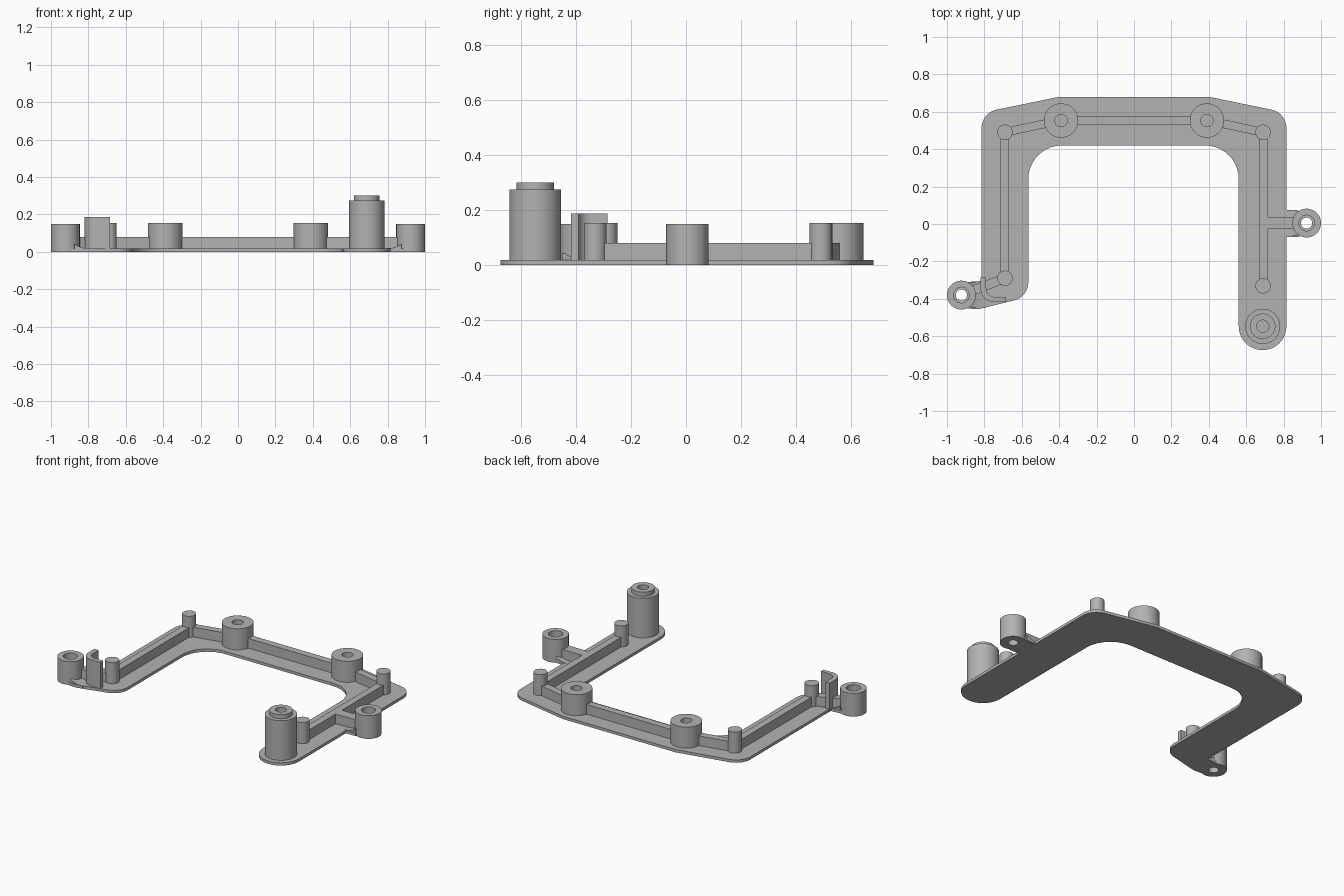
import bpy, bmesh, math
from mathutils import Vector

if "Cube" in bpy.data.objects:
    bpy.data.objects.remove(bpy.data.objects["Cube"], do_unlink=True)

GREY = (0.45, 0.45, 0.45, 1)
grey = bpy.data.materials.new("matte_grey")
grey.use_nodes = True
grey.diffuse_color = GREY
grey.node_tree.nodes["Principled BSDF"].inputs["Base Color"].default_value = GREY

PLATE, RIB, BOSS = 0.018, 0.08, 0.153


def finish(bm, name):
    """Store the mesh with smooth curves and sharp corners."""
    bmesh.ops.remove_doubles(bm, verts=bm.verts, dist=1e-5)
    bmesh.ops.recalc_face_normals(bm, faces=bm.faces)
    for f in bm.faces:
        f.smooth = True
    for e in bm.edges:
        e.smooth = e.calc_face_angle(3) < math.radians(30)
    mesh = bpy.data.meshes.new(name)
    bm.to_mesh(mesh)
    bm.free()
    mesh.materials.append(grey)
    obj = bpy.data.objects.new(name, mesh)
    bpy.context.collection.objects.link(obj)
    return obj


def rounded(corners, steps=10):
    """Outline from (x, y, radius) corners with true arc fillets."""
    out = []
    for i, (x, y, r) in enumerate(corners):
        p = Vector((x, y))
        if r == 0:
            out.append(p)
            continue
        a = (Vector(corners[i - 1][:2]) - p).normalized()
        b = (Vector(corners[(i + 1) % len(corners)][:2]) - p).normalized()
        half = a.angle(b) / 2
        centre = p + (a + b).normalized() * (r / math.sin(half))
        start = p + a * (r / math.tan(half)) - centre
        end = p + b * (r / math.tan(half)) - centre
        for k in range(steps + 1):
            t = k / steps
            sweep = start.angle(end)
            arc = (start * math.sin((1 - t) * sweep) + end * math.sin(t * sweep)) / math.sin(sweep)
            out.append(centre + arc)
    return out


def prism(name, outline, low, high, along_y=False):
    """Extrude an outline upwards, or an x-z profile along y."""
    bm = bmesh.new()
    place = (lambda p: (p[0], low, p[1])) if along_y else (lambda p: (p[0], p[1], low))
    face = bm.faces.new([bm.verts.new(place(p)) for p in outline])
    ext = bmesh.ops.extrude_face_region(bm, geom=[face])
    d = high - low
    verts = [v for v in ext["geom"] if isinstance(v, bmesh.types.BMVert)]
    bmesh.ops.translate(bm, verts=verts, vec=(0, d, 0) if along_y else (0, 0, d))
    return finish(bm, name)


def lathe(name, x, y, profile, closed=False):
    """Turn a (radius, z) profile around a vertical axis."""
    bm = bmesh.new()
    verts = [bm.verts.new((r, 0, z)) for r, z in profile]
    edges = [bm.edges.new(pair) for pair in zip(verts, verts[1:])]
    if closed:
        edges.append(bm.edges.new((verts[-1], verts[0])))
    bmesh.ops.spin(bm, geom=verts + edges, cent=(0, 0, 0), axis=(0, 0, 1),
                   angle=math.tau, steps=48)
    obj = finish(bm, name)
    obj.location = (x, y, 0)


def rib(name, a, b, width=0.045):
    """Straight upright rib between two plan points."""
    a, b = Vector(a), Vector(b)
    side = (b - a).normalized().orthogonal() * (width / 2)
    prism(name, [a + side, b + side, b - side, a - side], 0.005, RIB)


# Base plate with rounded corners and left ear neck
prism("base_plate", rounded([
    (-0.815, 0.595, 0.1), (-0.4, 0.68, 0), (0.4, 0.68, 0), (0.815, 0.595, 0.1),
    (0.815, -0.674, 0.127), (0.56, -0.674, 0.127),
    (0.56, 0.42, 0.18), (-0.565, 0.42, 0.18),
    (-0.565, -0.39, 0.1), (-0.83, -0.455, 0), (-0.89, -0.452, 0),
    (-0.89, -0.31, 0), (-0.815, -0.305, 0)]), 0, PLATE)
prism("right_ear_neck", [(0.8, -0.07), (0.885, -0.07), (0.885, 0.07), (0.8, 0.07)], 0, PLATE)

# Mirrored ribs, corner pegs and screw bosses
for side, s in (("left", 1), ("right", -1)):
    rib(side + "_slanted_rib", (s * 0.69, 0.49), (s * 0.445, 0.543))
    rib(side + "_leg_rib", (s * 0.69, 0.49), (s * 0.69, -0.33 if s > 0 else -0.29))
    for label, y in (("back", 0.49), ("front", -0.33 if s > 0 else -0.29)):
        lathe(f"{side}_{label}_peg", s * 0.69, y,
              [(0, 0.005), (0.041, 0.005), (0.041, BOSS), (0, BOSS)])
    lathe(side + "_back_boss", s * 0.39, 0.553,
          [(0, 0.005), (0.092, 0.005), (0.092, BOSS), (0.033, BOSS), (0.033, 0.04), (0, 0.04)])
rib("back_rib", (-0.335, 0.555), (0.335, 0.555))

# Ear tubes with stepped through holes, ribs and curved ramps
for side, s, y in (("left", 1, 0.005), ("right", -1, -0.38)):
    lathe(side + "_ear_tube", s * 0.923, y,
          [(0.03, 0), (0.077, 0), (0.077, 0.149), (0.042, 0.149), (0.042, 0.04), (0.03, 0.04)],
          closed=True)
    ramp = [(0.79, 0.004), (0.875, 0.004), (0.875, 0.042), (0.86, 0.032), (0.835, 0.022), (0.79, PLATE)]
    prism(side + "_ear_ramp", [(s * x, z) for x, z in ramp], y - 0.07, y + 0.07, along_y=True)
rib("left_ear_rib", (0.69, 0.005), (0.87, 0.005), 0.065)
rib("right_ear_rib", (-0.69, -0.29), (-0.873, -0.36), 0.05)

# Tall stepped post
lathe("tall_post", 0.688, -0.547,
      [(0, 0.005), (0.094, 0.005), (0.094, 0.273), (0.068, 0.273), (0.068, 0.3),
       (0.033, 0.3), (0.033, 0.1), (0, 0.1)])

# Curved clip wall
prism("clip_wall", rounded([
    (-0.82, -0.285, 0), (-0.82, -0.418, 0.07), (-0.685, -0.418, 0),
    (-0.685, -0.39, 0), (-0.79, -0.39, 0.045), (-0.79, -0.285, 0)]), 0.005, 0.187)
